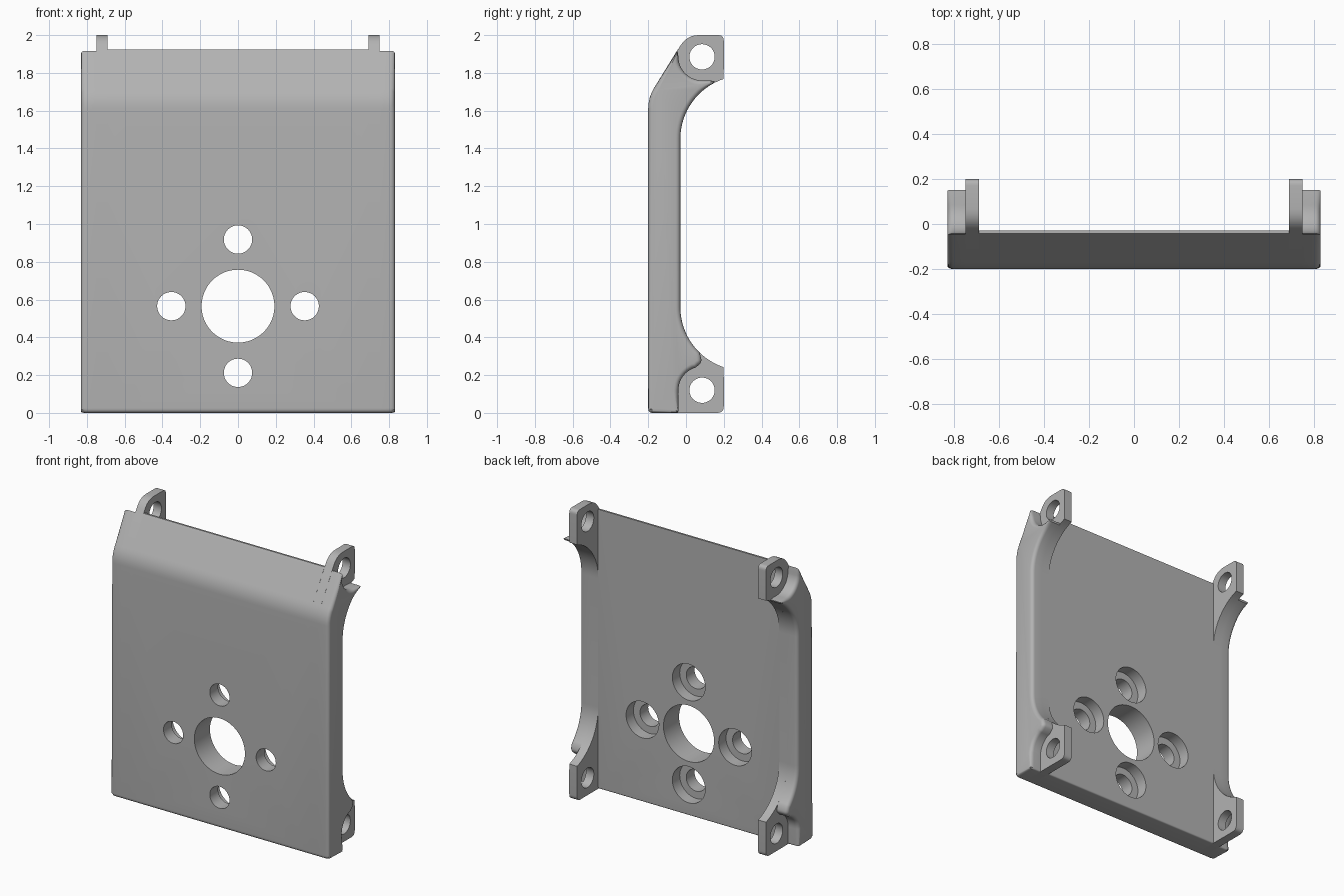
import bpy, bmesh
from math import sin, cos, radians, pi
from mathutils import Vector

if "Cube" in bpy.data.objects:
    bpy.data.objects.remove(bpy.data.objects["Cube"])

grey = bpy.data.materials.new("plain grey")
grey.use_nodes = True
grey.diffuse_color = (0.45, 0.45, 0.45, 1)
grey.node_tree.nodes["Principled BSDF"].inputs["Base Color"].default_value = grey.diffuse_color


def arc(cy, cz, r, a0, a1, n=16):
    """Points of an arc in the side plane, angles in degrees."""
    angles = [radians(a0 + (a1 - a0) * i / n) for i in range(n + 1)]
    return [(cy + r * cos(a), cz + r * sin(a)) for a in angles]


def soften(points, n=6):
    """Round every corner that carries a setback as its third value."""
    out = []
    for i, p in enumerate(points):
        c = Vector(p[:2])
        if len(p) == 2:
            out.append(c)
            continue
        a = Vector(points[i - 1][:2]) - c
        b = Vector(points[(i + 1) % len(points)][:2]) - c
        a, b = c + a.normalized() * p[2], c + b.normalized() * p[2]
        for k in range(n + 1):
            t = k / n
            out.append(a * (1 - t) ** 2 + c * 2 * t * (1 - t) + b * t * t)
    return out


def inward(pts):
    """Unit vectors pointing into a counter-clockwise outline."""
    res = []
    for i, p in enumerate(pts):
        d1 = (p - pts[i - 1]).normalized()
        d2 = (pts[(i + 1) % len(pts)] - p).normalized()
        d = (d1 + d2).normalized()
        res.append(Vector((-d.y, d.x)))
    return res


def prism(name, points, x0, x1, rim=0.0, steps=5):
    """Extrude a side outline along x, with an optional rounded rim at x1."""
    pts = soften(points)
    rings = [(x0, 0.0), (x1 - rim, 0.0)]
    for k in range(1, steps + 1 if rim else 0):
        a = k / steps * pi / 2
        rings.append((x1 - rim + rim * sin(a), 1 - cos(a)))
    normals = inward(pts)
    # Thin places get a smaller rim
    size = []
    for p, m in zip(pts, normals):
        gaps = [(p - q).length * 0.4 for q, n in zip(pts, normals) if m.dot(n) < 0.4]
        size.append(min([rim] + gaps))
    bm = bmesh.new()
    loops = [[bm.verts.new((x, *(p + m * s * f))) for p, m, s in zip(pts, normals, size)]
             for x, f in rings]
    for la, lb in zip(loops, loops[1:]):
        for i in range(len(pts)):
            bm.faces.new((la[i - 1], la[i], lb[i], lb[i - 1]))
    bm.faces.new(loops[0])
    bm.faces.new(loops[-1])
    bmesh.ops.recalc_face_normals(bm, faces=bm.faces)
    mesh = bpy.data.meshes.new(name)
    bm.to_mesh(mesh)
    bm.free()
    mesh.materials.append(grey)
    ob = bpy.data.objects.new(name, mesh)
    bpy.context.collection.objects.link(ob)
    return ob


def activate(ob):
    bpy.ops.object.select_all(action="DESELECT")
    ob.select_set(True)
    bpy.context.view_layer.objects.active = ob


def drill(ob, centre, radius, depth, rotation):
    """Cut a round hole."""
    bpy.ops.mesh.primitive_cylinder_add(vertices=48, radius=radius, depth=depth,
                                        location=centre, rotation=rotation)
    cutter = bpy.context.object
    cutter.hide_render = True
    cutter.data.materials.append(grey)
    mod = ob.modifiers.new("hole", "BOOLEAN")
    mod.operation, mod.object = "DIFFERENCE", cutter
    activate(ob)
    bpy.ops.object.modifier_apply(modifier=mod.name)
    bpy.data.objects.remove(cutter)


def finish(ob, mirrored=False):
    if mirrored:
        ob.modifiers.new("other side", "MIRROR")
    activate(ob)
    if mirrored:
        bpy.ops.object.modifier_apply(modifier="other side")
    bpy.ops.object.shade_smooth_by_angle(angle=radians(32))


FRONT, BACK = -0.2, -0.03
SWEEP = 0.335                      # radius of the flared back curve
CY = BACK + SWEEP
TAB_IN, TAB_OUT, SIDE = 0.69, 0.75, 0.83
EYE_Y, EYE_LOW, EYE_HIGH = 0.085, 0.12, 1.885
foot = (FRONT, 0, 0.025)
bend = (FRONT, 1.67, 0.06)

# Main panel with its sloped top and drilled mounting pattern
panel = prism("main_panel", [foot, (BACK, 0, 0.012), (BACK, 1.925), (-0.043, 1.925), bend],
              -TAB_IN, TAB_IN)
along_y, along_x = (pi / 2, 0, 0), (0, pi / 2, 0)
drill(panel, (0, -0.1, 0.565), 0.193, 0.6, along_y)
for k in range(4):
    x, z = 0.353 * cos(k * pi / 2), 0.565 + 0.353 * sin(k * pi / 2)
    drill(panel, (x, -0.1, z), 0.075, 0.6, along_y)
    drill(panel, (x, 0, z), 0.125, 0.22, along_y)
finish(panel)

# Hinge tabs, top and bottom, on a shared rib
tabs = prism("hinge_tabs",
             [foot, (0.2, 0, 0.035)]
             + arc(CY, 0.56, SWEEP, 251.7, 180) + arc(CY, 1.45, SWEEP, 180, 108.3)
             + [(0.2, 2, 0.03), (0.005, 2, 0.064), bend],
             TAB_IN, TAB_OUT)
for z in (EYE_LOW, EYE_HIGH):
    drill(tabs, (0.72, EYE_Y, z), 0.067, 0.3, along_x)
finish(tabs, True)

# Outer side rails, flared at the ends and relieved around the tab holes
rails = prism("side_rails",
              [foot, (-0.04, 0, 0.012)]
              + arc(EYE_Y, EYE_LOW, 0.125, 180, 105, 10)
              + [(0.085, 0.27, 0.02)]
              + arc(CY, 0.56, SWEEP, 226, 180) + arc(CY, 1.45, SWEEP, 180, 118)
              + [(0.152, 1.757), (0.12, 1.76)]
              + arc(EYE_Y, EYE_HIGH, 0.125, 270, 180, 12)
              + [(-0.045, 1.917), bend],
              TAB_OUT, SIDE, rim=0.025)
finish(rails, True)
